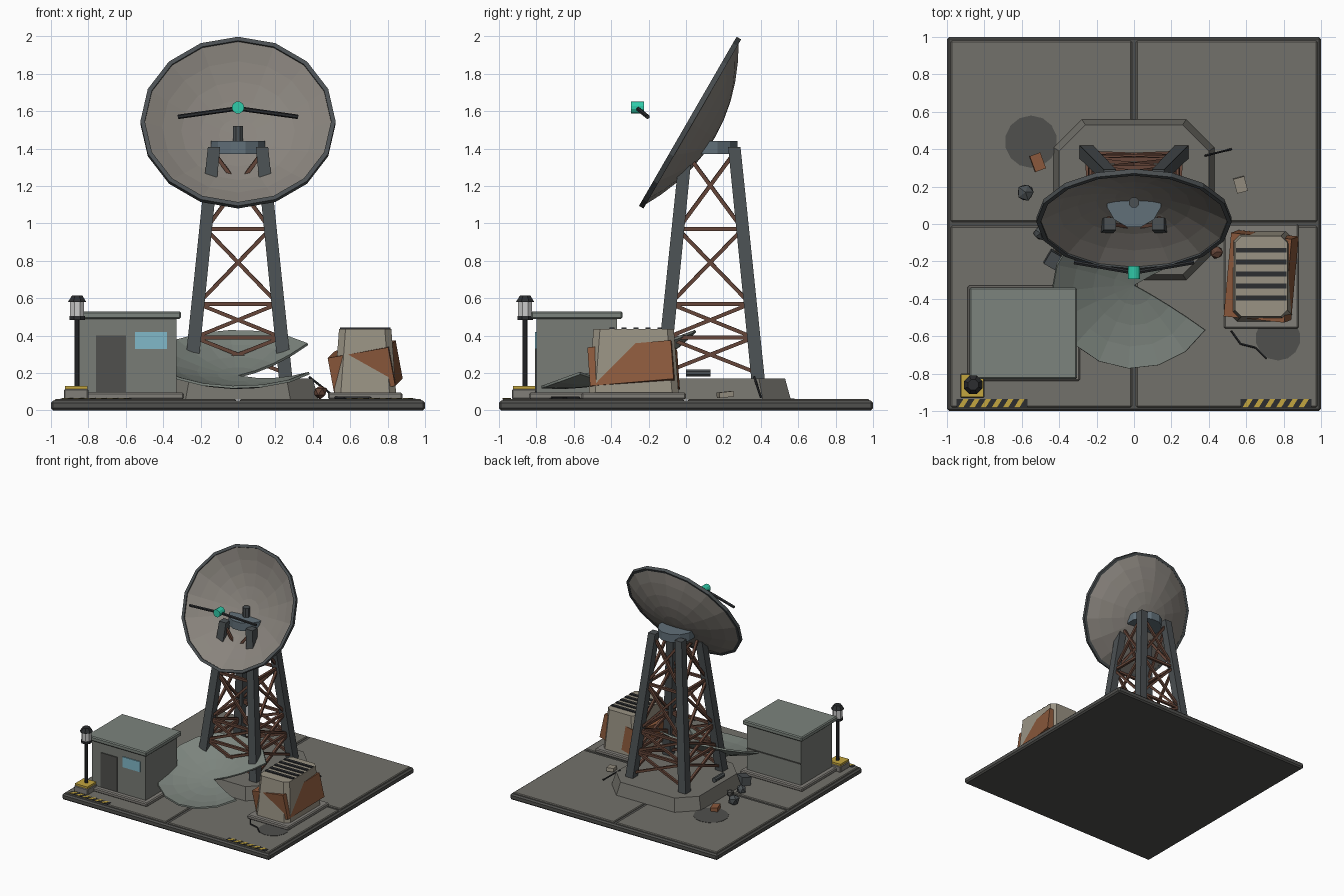
import bpy, bmesh, random
from math import pi, sin, cos, radians
from mathutils import Matrix, Vector, Euler

if "Cube" in bpy.data.objects:
    bpy.data.objects.remove(bpy.data.objects["Cube"])

random.seed(4)


def material(name, r, g, b):
    m = bpy.data.materials.new(name)
    m.diffuse_color = (r, g, b, 1)
    m.use_nodes = True
    m.node_tree.nodes["Principled BSDF"].inputs["Base Color"].default_value = m.diffuse_color
    return m


CONC = material("concrete", .17, .165, .145)
DARK = material("dark_concrete", .08, .08, .075)
PALE = material("pale_concrete", .22, .21, .19)
STEEL = material("dark_steel", .07, .08, .085)
BLUE = material("blue_steel", .12, .16, .19)
RUST = material("rust", .13, .06, .04)
ORANGE = material("orange_rust", .26, .10, .045)
DISH = material("dish_grey", .25, .23, .205)
GREEN_GREY = material("weathered_panel", .20, .23, .205)
WALL = material("booth_wall", .19, .20, .18)
TAN = material("tan_metal", .32, .29, .23)
BLACK = material("black_metal", .025, .027, .03)
YELLOW = material("hazard_yellow", .55, .38, .05)
GLASS = material("window_blue", .22, .48, .58)
LAMP = material("lamp_glass", .65, .65, .62)
TEAL = material("feed_teal", .03, .6, .4)


def build(name, verts, faces, mat, matrix=None):
    me = bpy.data.meshes.new(name)
    me.from_pydata([tuple(v) for v in verts], [], faces)
    bm = bmesh.new()
    bm.from_mesh(me)
    bmesh.ops.recalc_face_normals(bm, faces=bm.faces)
    bm.to_mesh(me)
    bm.free()
    me.materials.append(mat)
    ob = bpy.data.objects.new(name, me)
    if matrix:
        ob.matrix_world = matrix
    bpy.context.collection.objects.link(ob)
    return ob


def loft(name, bottom, top, mat, matrix=None):
    """Closed solid between two outlines with equal point counts."""
    n = len(bottom)
    faces = [tuple(range(n)), tuple(range(n, 2 * n))]
    faces += [(i, (i + 1) % n, n + (i + 1) % n, n + i) for i in range(n)]
    return build(name, list(bottom) + list(top), faces, mat, matrix)


def rect(cx, cy, hx, hy, z, ch=0):
    """Rectangle outline, optionally with chamfered corners."""
    if not ch:
        return [(cx + a * hx, cy + b * hy, z) for a, b in ((-1, -1), (1, -1), (1, 1), (-1, 1))]
    p = [(-hx + ch, -hy), (hx - ch, -hy), (hx, -hy + ch), (hx, hy - ch),
         (hx - ch, hy), (-hx + ch, hy), (-hx, hy - ch), (-hx, -hy + ch)]
    return [(cx + x, cy + y, z) for x, y in p]


def box(name, x0, x1, y0, y1, z0, z1, mat, bevel=0, rot=(0, 0, 0)):
    hx, hy, hz = (x1 - x0) / 2, (y1 - y0) / 2, (z1 - z0) / 2
    mx = Matrix.Translation(((x0 + x1) / 2, (y0 + y1) / 2, (z0 + z1) / 2))
    mx = mx @ Euler([radians(a) for a in rot]).to_matrix().to_4x4()
    ob = loft(name, rect(0, 0, hx, hy, -hz), rect(0, 0, hx, hy, hz), mat, mx)
    if bevel:
        mod = ob.modifiers.new("bevel", "BEVEL")
        mod.width, mod.segments = bevel, 1
    return ob


def rod(name, a, b, r, mat, sides=4, r2=None):
    a, b = Vector(a), Vector(b)
    d = b - a
    mx = Matrix.Translation(a) @ d.to_track_quat('Z', 'Y').to_matrix().to_4x4()
    ang = [2 * pi * (i + .5) / sides for i in range(sides)]
    r2 = r if r2 is None else r2
    return loft(name, [(r * cos(t), r * sin(t), 0) for t in ang],
                [(r2 * cos(t), r2 * sin(t), d.length) for t in ang], mat, mx)


def bowl(name, R, depth, a0, a1, segs, rings, mat, matrix):
    """Parabolic shell swept from angle a0 to a1."""
    verts, faces = [(0, 0, -depth)], []
    for j in range(1, rings + 1):
        for i in range(segs + 1):
            t, r = radians(a0 + (a1 - a0) * i / segs), R * j / rings
            verts.append((r * cos(t), r * sin(t), depth * ((j / rings) ** 2 - 1)))
    n = segs + 1
    for i in range(segs):
        faces.append((0, 1 + i, 2 + i))
        for j in range(rings - 1):
            k = 1 + j * n + i
            faces.append((k, k + n, k + n + 1, k + 1))
    ob = build(name, verts, faces, mat, matrix)
    bm = bmesh.new()
    bm.from_mesh(ob.data)
    bmesh.ops.remove_doubles(bm, verts=bm.verts, dist=1e-4)
    bm.to_mesh(ob.data)
    bm.free()
    mod = ob.modifiers.new("shell", "SOLIDIFY")
    mod.thickness, mod.offset = .014, 0
    return ob


# Ground slab with four panels
box("base_slab", -1, 1, -1, 1, 0, .052, DARK, .012)
for sx in (-1, 1):
    for sy in (-1, 1):
        box("ground_panel", *sorted((sx * .012, sx * .98)), *sorted((sy * .012, sy * .98)), .03, .062, CONC, .006)

# Hazard strips on the front edge
for x0 in (-.95, .57):
    box("hazard_strip", x0, x0 + .38, -.98, -.935, .06, .065, BLACK)
    for i in range(6):
        x = x0 + .01 + i * .06
        lo = [(x, -.98, .064), (x + .028, -.98, .064), (x + .056, -.935, .064), (x + .028, -.935, .064)]
        loft("hazard_stripe", lo, [(a, b, .067) for a, b, c in lo], YELLOW)

# Tower footing and legs
CY = .13
loft("tower_footing", rect(0, CY, .43, .43, .06, .15), rect(0, CY, .40, .40, .17, .14), CONC)


def half(z):
    return .255 - .13 * (z - .17) / 1.26


for sx in (-1, 1):
    for sy in (-1, 1):
        loft("tower_leg", rect(sx * half(.16), CY + sy * half(.16), .036, .036, .16),
             rect(sx * half(1.4), CY + sy * half(1.4), .033, .033, 1.41), STEEL)

# Cross bracing on all four tower sides
levels = (.2, .39, .57, .97, 1.38)
for k in range(4):
    turn = Matrix.Translation((0, CY, 0)) @ Matrix.Rotation(k * pi / 2, 4, 'Z')

    def corner(s, z):
        return turn @ Vector((s * half(z), -half(z), z))
    for lo, hi in zip(levels, levels[1:]):
        rod("brace_diagonal", corner(-1, lo), corner(1, hi), .014, RUST)
        rod("brace_diagonal", corner(1, lo), corner(-1, hi), .014, RUST)
    for z in levels[1:4]:
        rod("brace_horizontal", corner(-1, z), corner(1, z), .015, RUST)

# Mounting head
rod("mount_head", (0, CY, 1.37), (0, CY, 1.44), .15, BLUE, 12)
rod("mount_post", (0, .115, 1.43), (0, .115, 1.52), .03, STEEL, 8)

# Main dish, rim and feed
mx = Matrix.Translation((0, .02, 1.54)) @ Matrix.Rotation(radians(60), 4, 'X')
bowl("main_dish", .51, .15, 0, 360, 16, 5, DISH, mx)
prof = [(.498, -.016), (.522, -.016), (.522, .012), (.498, .012)]
rv, rf = [], []
for i in range(16):
    t = 2 * pi * i / 16
    rv += [(r * cos(t), r * sin(t), z) for r, z in prof]
    for j in range(4):
        a, b = i * 4, (i + 1) % 16 * 4
        rf.append((a + j, a + (j + 1) % 4, b + (j + 1) % 4, b + j))
build("dish_rim", rv, rf, STEEL, mx)
rod("feed_horn", (0, -.295, 1.62), (0, -.225, 1.62), .033, TEAL, 12)
for s in (-1, 1):
    rod("feed_strut", (0, -.26, 1.615), (s * .32, -.205, 1.57), .012, BLACK, 6)

# Fallen broken dish leaning on the footing
mx = Matrix.Translation((0, -.36, .275)) @ Matrix.Rotation(radians(20), 4, 'X')
bowl("fallen_dish", .44, .10, 32, 330, 14, 4, GREEN_GREY, mx)

# Control booth
box("booth_pad", -.89, -.29, -.84, -.33, .06, .095, PALE, .008)
box("booth_walls", -.85, -.33, -.80, -.37, .09, .49, WALL)
box("booth_roof", -.88, -.305, -.83, -.34, .49, .53, GREEN_GREY, .008)
box("booth_door", -.76, -.60, -.808, -.79, .10, .40, DARK)
box("booth_window", -.55, -.38, -.808, -.79, .33, .42, GLASS)
box("booth_back_trim", -.85, -.33, -.375, -.364, .275, .285, DARK)

# Lamp post
box("lamp_base", -.93, -.80, -.93, -.80, .06, .115, PALE, .006)
box("lamp_base_band", -.925, -.805, -.925, -.805, .115, .132, YELLOW)
rod("lamp_pole", (-.86, -.86, .13), (-.86, -.86, .49), .014, BLACK, 8)
rod("lamp_collar", (-.86, -.86, .485), (-.86, -.86, .505), .045, BLACK, 8)
rod("lamp_lantern", (-.86, -.86, .505), (-.86, -.86, .58), .04, LAMP, 8)
rod("lamp_cap", (-.86, -.86, .58), (-.86, -.86, .615), .053, BLACK, 8, .03)

# Generator with loose rusty panels and roof slats
box("generator_pad", .48, .88, -.56, 0, .06, .095, PALE, .008)
loft("generator_body", rect(.68, -.28, .165, .24, .095, .035), rect(.68, -.28, .14, .215, .435, .035), TAN)
box("rusty_panels", .515, .845, -.505, -.055, .12, .33, ORANGE, 0, (5, -10, -6))
for i in range(5):
    y = -.14 - i * .064
    box("generator_slat", .545, .815, y - .013, y + .013, .43, .443, BLACK)

# Rubble, bricks, rods and stains
for x, y, z, r, m in ((-.58, .17, .10, .05, STEEL), (-.50, -.05, .09, .04, STEEL),
                      (-.47, .06, .09, .035, DARK), (.44, -.15, .10, .038, RUST)):
    bm = bmesh.new()
    bmesh.ops.create_icosphere(bm, subdivisions=1, radius=r)
    for v in bm.verts:
        v.co *= random.uniform(.85, 1.1)
    me = bpy.data.meshes.new("rubble")
    bm.to_mesh(me)
    bm.free()
    me.materials.append(m)
    ob = bpy.data.objects.new("rubble", me)
    ob.location = (x, y, z)
    bpy.context.collection.objects.link(ob)
box("rubble_block", -.47, -.36, -.24, -.16, .06, .13, STEEL, 0, (8, 5, -30))
box("rust_brick", -.545, -.485, .285, .375, .06, .095, ORANGE, 0, (0, 4, 20))
box("tan_brick", .54, .60, .17, .25, .07, .10, TAN, 0, (6, 0, 15))
rod("loose_pipe", (-.36, 0, .2), (-.36, .13, .2), .02, STEEL, 8)
rod("loose_rod", (.38, .365, .18), (.52, .40, .07), .006, BLACK, 6)
for x, y, r in ((-.55, .44, .14), (.77, -.61, .12)):
    rod("ground_stain", (x, y, .06), (x, y, .0645), r, DARK, 14)
cable = [(.52, -.57, .068), (.57, -.64, .068), (.65, -.66, .068), (.71, -.72, .068)]
for a, b in zip(cable, cable[1:]):
    rod("loose_cable", a, b, .006, BLACK, 5)
